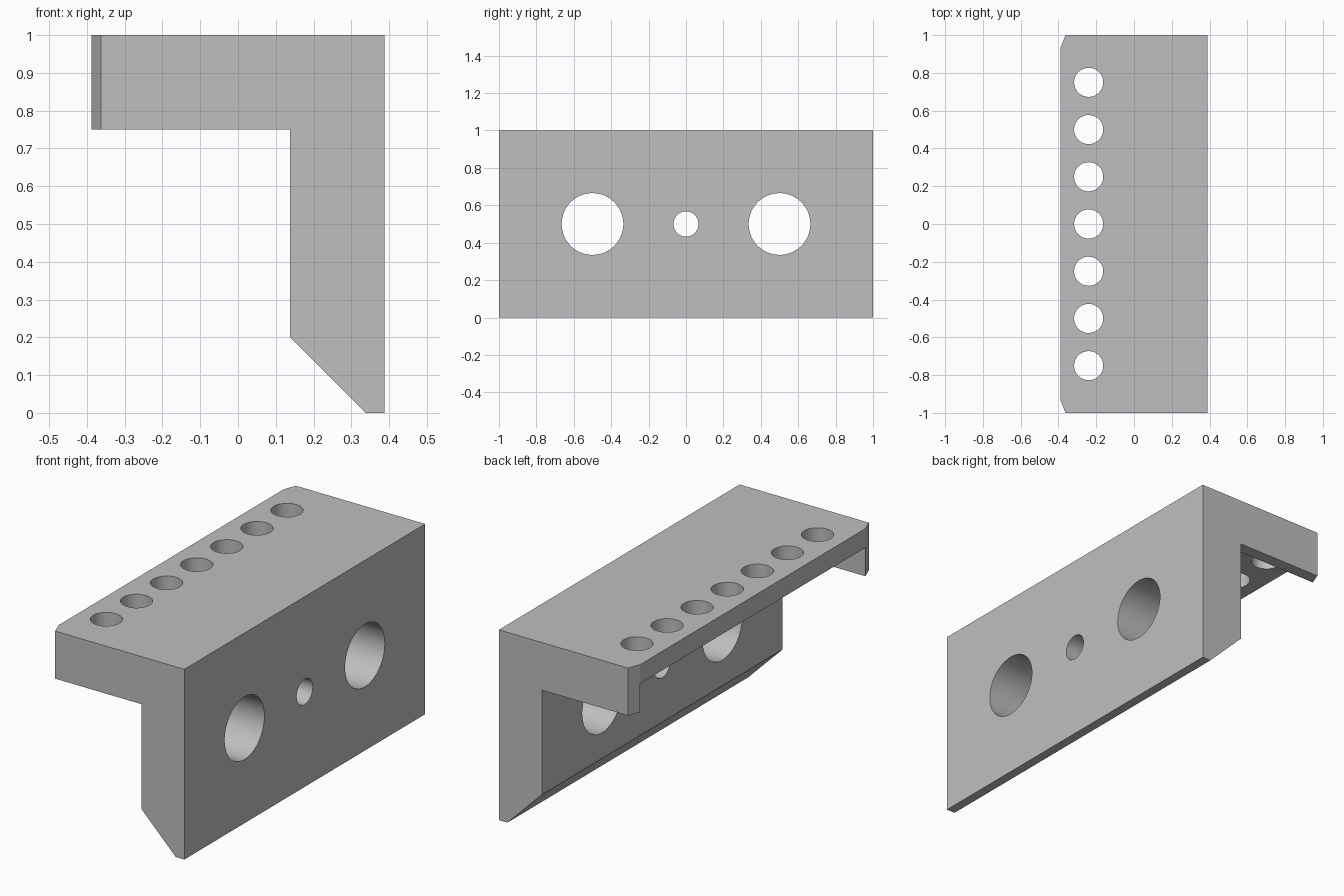
import bpy, bmesh, math
from mathutils import Matrix

if "Cube" in bpy.data.objects:
    bpy.data.objects.remove(bpy.data.objects["Cube"])

grey = bpy.data.materials.new("plain_grey")
grey.diffuse_color = (0.52, 0.52, 0.52, 1)
grey.use_nodes = True
grey.node_tree.nodes["Principled BSDF"].inputs["Base Color"].default_value = grey.diffuse_color

X, WALL, TIP = 0.388, 0.138, -0.363   # half width, wall inner face, chamfer start
RIB = 0.935                           # inner face of the end ribs


def new_object(name, bm):
    bmesh.ops.recalc_face_normals(bm, faces=bm.faces)
    mesh = bpy.data.meshes.new(name)
    bm.to_mesh(mesh)
    bm.free()
    obj = bpy.data.objects.new(name, mesh)
    bpy.context.collection.objects.link(obj)
    return obj


def prism(name, points, offset):
    """Extrude a closed outline of 3D points along an offset."""
    bm = bmesh.new()
    face = bm.faces.new([bm.verts.new(p) for p in points])
    ext = bmesh.ops.extrude_face_region(bm, geom=[face])
    verts = [g for g in ext["geom"] if isinstance(g, bmesh.types.BMVert)]
    bmesh.ops.translate(bm, verts=verts, vec=offset)
    return new_object(name, bm)


def cylinder(name, centre, radius, axis):
    bm = bmesh.new()
    bmesh.ops.create_cone(bm, cap_ends=True, segments=64, radius1=radius, radius2=radius, depth=0.6)
    turn = Matrix.Rotation(math.pi / 2, 4, "Y") if axis == "X" else Matrix()
    bm.transform(Matrix.Translation(centre) @ turn)
    return new_object(name, bm)


def cut(obj, cutter):
    cutter.hide_render = True
    mod = obj.modifiers.new("cut", "BOOLEAN")
    mod.operation = "DIFFERENCE"
    mod.solver = "EXACT"
    mod.object = cutter
    bpy.context.view_layer.objects.active = obj
    bpy.ops.object.modifier_apply(modifier=mod.name)
    bpy.data.objects.remove(cutter)


# L-shaped bracket body with a bevelled foot
profile = [(-X, 1), (X, 1), (X, 0), (0.338, 0), (WALL, 0.2), (WALL, 0.75), (-X, 0.75)]
bracket = prism("angle_bracket", [(x, -1, z) for x, z in profile], (0, 2, 0))

# Recess under the shelf, leaving a rib at each end
cut(bracket, prism("recess_cutter", [(-0.6, -RIB, 0.6), (WALL, -RIB, 0.6), (WALL, -RIB, 0.9),
                                     (-0.6, -RIB, 0.9)], (0, 2 * RIB, 0)))

# Clipped outer corners of the shelf
for s in (-1, 1):
    dx, dy = (X + TIP), 1 - RIB
    corner = [(-X - dx, s * (RIB - dy), 0.5), (TIP + dx, s * (1 + dy), 0.5),
              (-X - dx, s * (1 + dy), 0.5)]
    cut(bracket, prism("corner_cutter", corner, (0, 0, 0.8)))

# Row of seven holes through the shelf
for i in range(-3, 4):
    cut(bracket, cylinder("shelf_hole", (-0.24, i * 0.25, 0.95), 0.077, "Z"))

# Two large holes and one small hole through the wall
for y, r in ((-0.5, 0.165), (0, 0.067), (0.5, 0.165)):
    cut(bracket, cylinder("wall_hole", (0.26, y, 0.5), r, "X"))

bracket.data.materials.clear()
bracket.data.materials.append(grey)
for p in bracket.data.polygons:
    p.material_index = 0
bpy.ops.object.select_all(action="DESELECT")
bracket.select_set(True)
bpy.context.view_layer.objects.active = bracket
bpy.ops.object.shade_smooth_by_angle(angle=math.radians(20))
